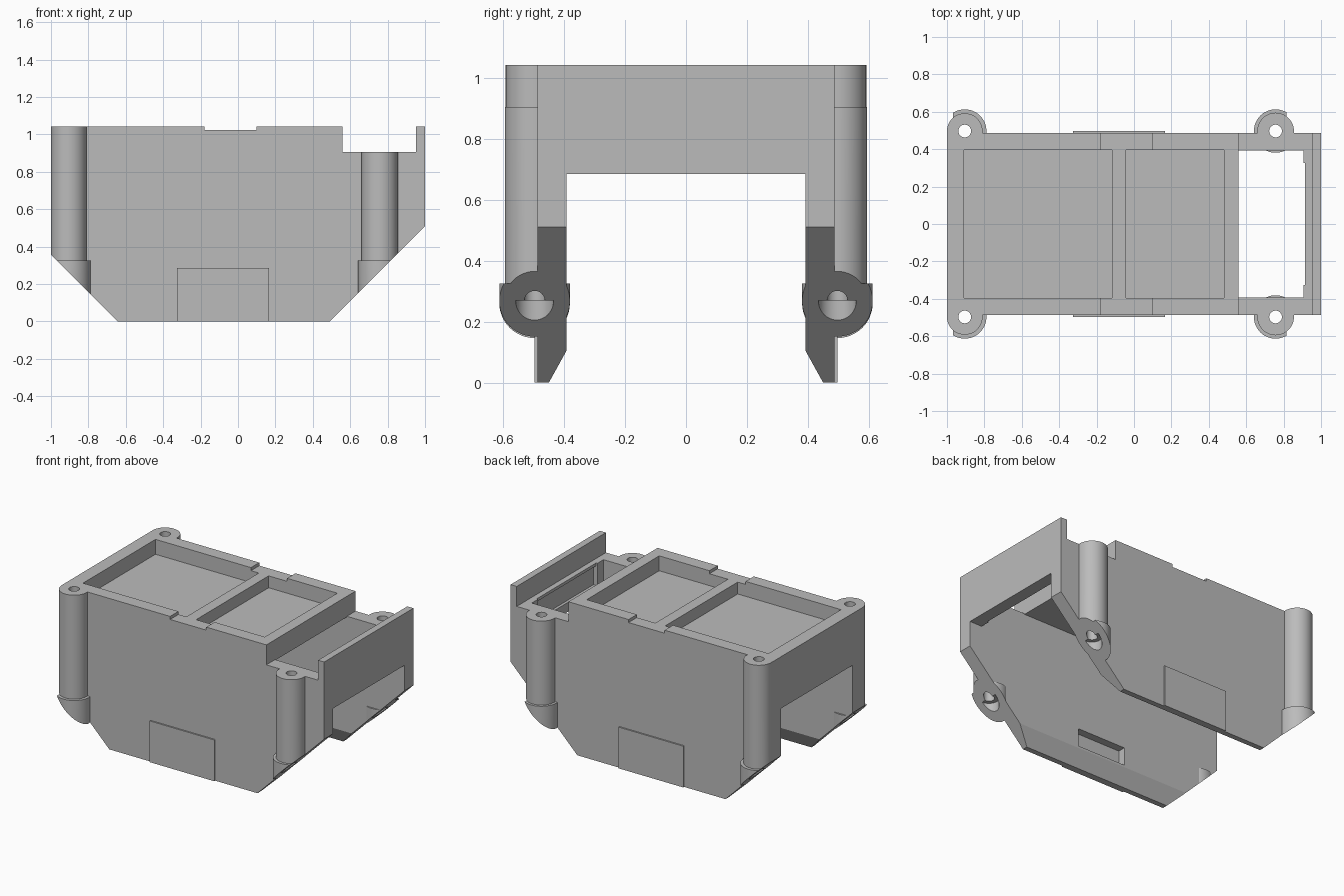
import bpy, bmesh, math

old = bpy.data.objects.get("Cube")
if old:
    bpy.data.objects.remove(old, do_unlink=True)

grey = bpy.data.materials.new("plain grey")
grey.use_nodes = True
colour = (0.5, 0.5, 0.5, 1)
grey.diffuse_color = colour
grey.node_tree.nodes["Principled BSDF"].inputs["Base Color"].default_value = colour


def make_object(name, bm):
    bmesh.ops.recalc_face_normals(bm, faces=bm.faces)
    mesh = bpy.data.meshes.new(name)
    bm.to_mesh(mesh)
    bm.free()
    mesh.materials.append(grey)
    obj = bpy.data.objects.new(name, mesh)
    bpy.context.collection.objects.link(obj)
    return obj


def prism(name, points, direction):
    """Extrude a closed outline of 3D points along a direction."""
    bm = bmesh.new()
    face = bm.faces.new([bm.verts.new(p) for p in points])
    result = bmesh.ops.extrude_face_region(bm, geom=[face])
    verts = [v for v in result["geom"] if isinstance(v, bmesh.types.BMVert)]
    bmesh.ops.translate(bm, verts=verts, vec=direction)
    return make_object(name, bm)


def front_prism(name, outline, half):
    return prism(name, [(x, -half, z) for x, z in outline], (0, 2 * half, 0))


def box(name, x0, x1, y0, y1, z0, z1):
    return prism(name, [(x0, y0, z0), (x1, y0, z0), (x1, y1, z0), (x0, y1, z0)],
                 (0, 0, z1 - z0))


def rod(name, x, y, radius, z0, z1):
    ring = [math.tau * i / 48 for i in range(48)]
    return prism(name, [(x + radius * math.cos(a), y + radius * math.sin(a), z0) for a in ring],
                 (0, 0, z1 - z0))


def combine(target, tool, operation):
    mod = target.modifiers.new("cut", 'BOOLEAN')
    mod.operation, mod.object, mod.solver = operation, tool, 'EXACT'
    bpy.context.view_layer.objects.active = target
    bpy.ops.object.modifier_apply(modifier=mod.name)
    bpy.data.objects.remove(tool, do_unlink=True)


def cut(tool):
    combine(housing, tool, 'DIFFERENCE')


def add(tool):
    combine(housing, tool, 'UNION')


TOP, STEP, ARCH = 1.043, 0.905, 0.685
WALL, INNER = 0.487, 0.392

# Main block with the lowered step and raised end plate
housing = front_prism("housing", [(-1, 0), (1, 0), (1, TOP), (0.953, TOP), (0.953, STEP),
                                  (0.558, STEP), (0.558, TOP), (-1, TOP)], WALL)

# Open channel with flared lower edges, and the higher inner cavity
half_channel = [(INNER, ARCH), (INNER, 0.105), (0.45, 0), (0.502, -0.1)]
outline = half_channel + [(-y, z) for y, z in reversed(half_channel)]
cut(prism("channel", [(-1.2, y, z) for y, z in outline], (2.4, 0, 0)))
cut(box("cavity", -0.908, 0.905, -INNER, INNER, 0.5, STEP - 0.005))
cut(box("step_opening", 0.558, 0.905, -INNER, INNER, 0.8, 0.96))

# Two shallow pockets and the cross notch in the top
for x0, x1 in ((-0.908, -0.118), (-0.043, 0.482)):
    cut(box("pocket", x0, x1, -0.396, 0.396, 0.94, 1.2))
cut(box("notch", -0.178, 0.098, -0.7, 0.7, 1.022, 1.2))

# Recess on the inside of the end plate
cut(box("plate_recess", 0.85, 0.935, -0.325, 0.325, 0.75, 0.885))
cut(box("plate_lip", 0.85, 0.915, -0.325, 0.325, 0.6, 0.96))

# Screw posts with wider feet, side panels and inner latch slots
posts = ((-0.905, 0.095, TOP), (0.757, 0.098, STEP))
for side in (-1, 1):
    for x, radius, height in posts:
        add(rod("post", x, side * 0.497, radius, 0.02, height))
        add(rod("foot", x, side * 0.497, 0.116, 0.03, 0.325))
    ends = sorted((side * 0.47, side * 0.497))
    add(box("side_panel", -0.327, 0.167, *ends, 0, 0.285))
    ends = sorted((side * 0.36, side * 0.445))
    cut(box("latch_slot", -0.25, 0.12, *ends, 0.12, 0.243))

# Sloping lower corners
cut(front_prism("left_slope", [(-1.3, 0.657), (-0.643, 0), (-0.543, -0.1), (-1.3, -0.1)], 0.9))
cut(front_prism("right_slope", [(1.3, 0.81), (0.49, 0), (0.39, -0.1), (1.3, -0.1)], 0.9))

# Screw holes and their counterbores
for side in (-1, 1):
    for x, radius, height in posts:
        cut(rod("screw_hole", x, side * 0.497, 0.034, -0.1, 1.3))
        cut(rod("counterbore", x, side * 0.497, 0.062, -0.1, 0.27))

# Smooth the round posts while keeping edges crisp
bpy.ops.object.select_all(action='DESELECT')
housing.select_set(True)
bpy.context.view_layer.objects.active = housing
bpy.ops.object.shade_smooth_by_angle(angle=math.radians(25))
